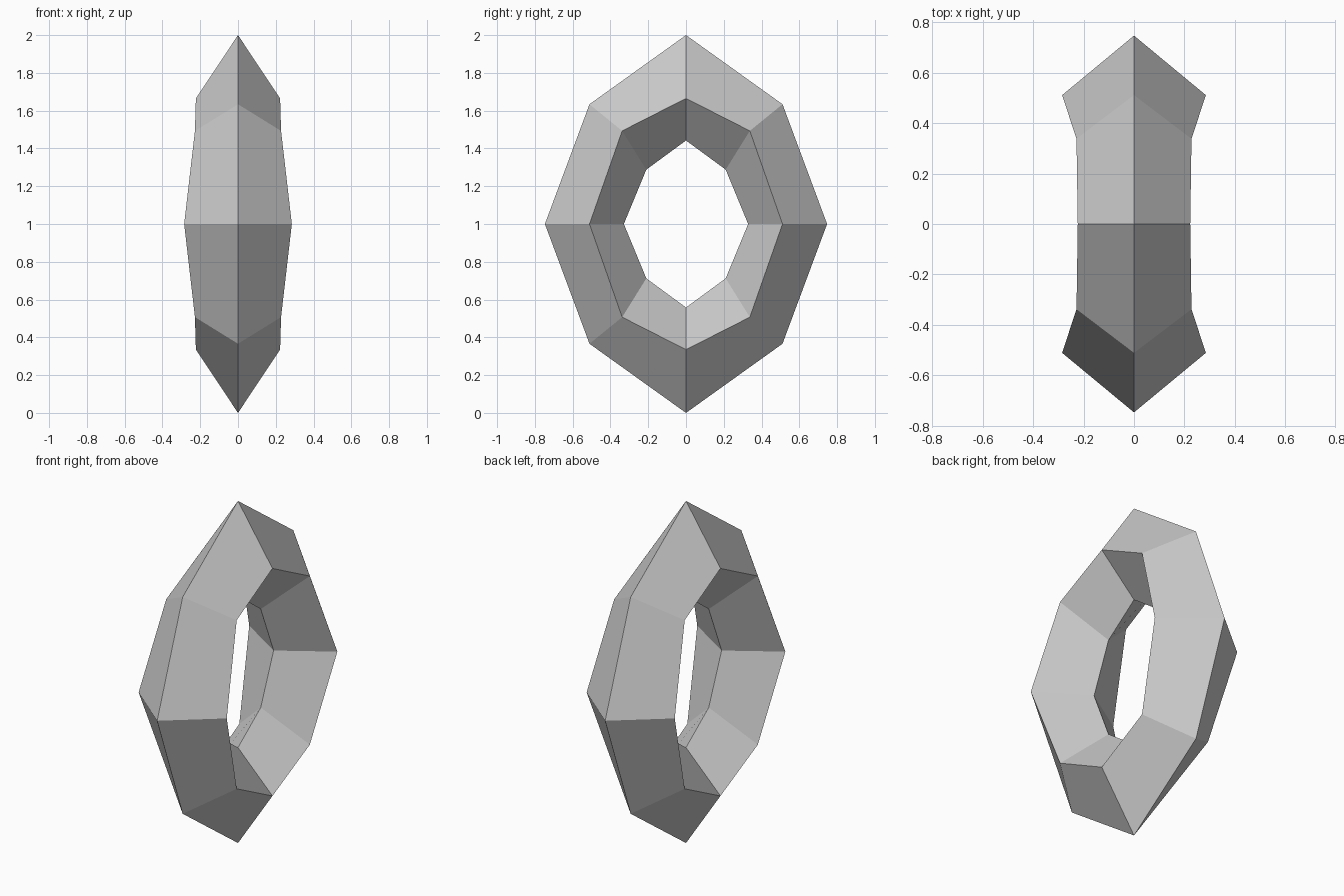
import bpy, bmesh

if "Cube" in bpy.data.objects:
    bpy.data.objects.remove(bpy.data.objects["Cube"])

# Diamond cross-sections at top, diagonal and side of the ring:
# (outer y, outer z), (rim y, rim z, rim x), (inner y, inner z), relative to the ring centre
TOP = ((0, 1), (0, 0.665, 0.223), (0, 0.442))
DIAGONAL = ((0.511, 0.634), (0.338, 0.493, 0.228), (0.21, 0.288))
SIDE = ((0.747, 0), (0.511, 0, 0.285), (0.329, 0))

# Eight stations around the ring, mirrored from one quarter
STATIONS = [(TOP, 1, 1), (DIAGONAL, 1, 1), (SIDE, 1, 1), (DIAGONAL, 1, -1),
            (TOP, 1, -1), (DIAGONAL, -1, -1), (SIDE, -1, 1), (DIAGONAL, -1, 1)]


def section(bm, profile, sy, sz):
    (oy, oz), (ry, rz, rx), (iy, iz) = profile
    points = [(0, oy, oz), (rx, ry, rz), (0, iy, iz), (-rx, ry, rz)]
    return [bm.verts.new((x, y * sy, 1 + z * sz)) for x, y, z in points]


# Faceted oval ring
bm = bmesh.new()
loops = [section(bm, *s) for s in STATIONS]
for i, a in enumerate(loops):
    b = loops[(i + 1) % len(loops)]
    for j in range(4):
        k = (j + 1) % 4
        bm.faces.new((a[j], a[k], b[k], b[j]))
bmesh.ops.recalc_face_normals(bm, faces=bm.faces)
mesh = bpy.data.meshes.new("faceted_ring")
bm.to_mesh(mesh)
bm.free()
bpy.context.collection.objects.link(bpy.data.objects.new("faceted_ring", mesh))
